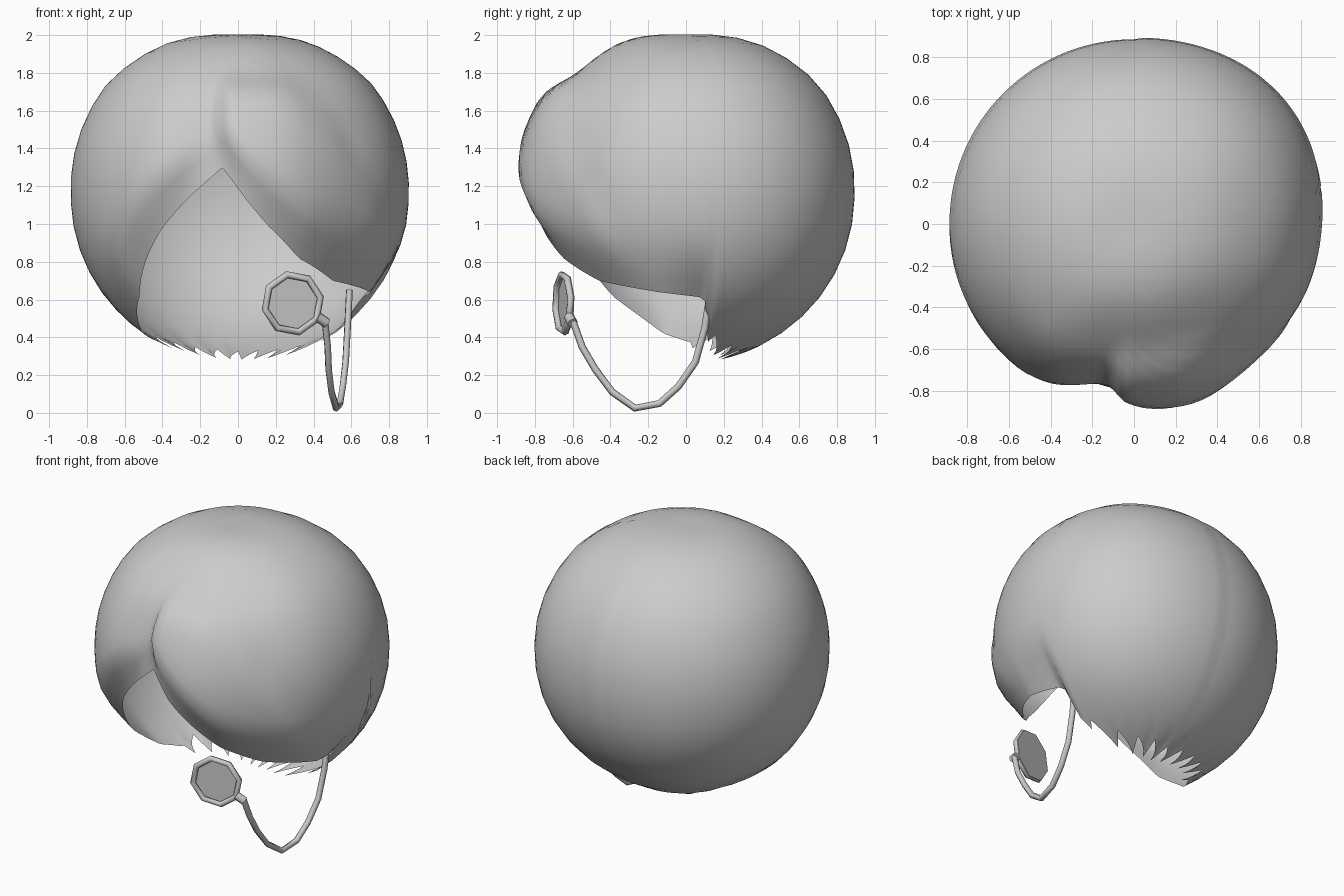
import bpy, bmesh, math
from mathutils import Vector, Matrix

if "Cube" in bpy.data.objects:
    bpy.data.objects.remove(bpy.data.objects["Cube"])
CENTRE = Vector((0, 0, 1.15))

grey = bpy.data.materials.new("plain grey")
grey.use_nodes = True
grey.diffuse_color = (0.6, 0.6, 0.6, 1)
grey.node_tree.nodes["Principled BSDF"].inputs["Base Color"].default_value = (0.6, 0.6, 0.6, 1)


def add_object(name, bm, angle):
    mesh = bpy.data.meshes.new(name)
    bm.to_mesh(mesh)
    bm.free()
    mesh.materials.append(grey)
    obj = bpy.data.objects.new(name, mesh)
    bpy.context.collection.objects.link(obj)
    bpy.ops.object.select_all(action="DESELECT")
    obj.select_set(True)
    bpy.context.view_layer.objects.active = obj
    bpy.ops.object.shade_smooth_by_angle(angle=math.radians(angle))
    return obj


def smooth(a, b, v):
    t = min(max((v - a) / (b - a), 0), 1)
    return t * t * (3 - 2 * t)


def lookup(table, v):
    for (a, *p), (b, *q) in zip(table, table[1:]):
        if v <= b:
            t = (v - a) / (b - a)
            return [m + (n - m) * t for m, n in zip(p, q)]
    return table[-1][1:]


# Hairline: right lock, parting peak, left fringe, ear notch, nape
HAIRLINE = [(-.43, 0, .38), (-.5, -.12, .42), (-.52, -.39, .62), (-.49, -.53, .8),
            (-.4, -.65, .98), (-.25, -.73, 1.15), (-.08, -.79, 1.3), (.05, -.81, 1.12),
            (.15, -.77, 1), (.32, -.65, .82), (.5, -.46, .7), (.7, -.15, .64),
            (.65, .1, .61), (.58, .11, .47), (.46, .11, .39), (.34, .16, .34),
            (.2, .22, .31), (0, .25, .3), (-.2, .25, .32), (-.35, .15, .36)]


def polar(point):
    d = Vector(point) - CENTRE
    az = math.degrees(math.atan2(d.x, -d.y))
    return az, math.degrees(math.acos(d.z / d.length)), d.length


rim = sorted(polar(p) for p in HAIRLINE)
rim = [(rim[-1][0] - 360, *rim[-1][1:])] + rim + [(rim[0][0] + 360, *rim[0][1:])]
CROWN = [(0, .848), (25, .89), (50, .912), (90, .886), (180, .883)]


def hair_radius(az, th):
    r = lookup(CROWN, th)[0]
    # Flatter brow, fuller back left
    front = 1 - (smooth(25, 75, az) if az > 0 else smooth(5, 40, -az))
    r -= .042 * front * smooth(15, 48, th)
    r += .05 * math.exp(-((az - 128) / 36) ** 2) * math.sin(math.radians(th)) ** 2
    # Swept fringe swells out beside the parting and ends in a side crease
    side = 40 + 38 * max(th - 71, 0) / 54
    spread = 4 + 26 * (1 - smooth(50, 75, th))
    swell = smooth(-11, -3, az) * (1 - smooth(side - spread, side + spread, az))
    r += .065 * swell * smooth(40, 58, th) * (1 - .75 * smooth(15, 50, az))
    # Groove on the other side of the parting
    r -= .03 * smooth(-30, -11, az) * (1 - smooth(-11, -4, az)) * smooth(45, 70, th)
    return r


def on_head(az, th, r):
    a, t = math.radians(az), math.radians(th)
    return CENTRE + r * Vector((math.sin(t) * math.sin(a), -math.sin(t) * math.cos(a), math.cos(t)))


# Hair shell, columns running from the crown to the hairline
COLUMNS, RINGS = 120, 18
TEETH = (-1, -.6, -.2, .3, 1, .1)
bm = bmesh.new()
crown = bm.verts.new(on_head(0, 0, .85))
grid = []
for c in range(COLUMNS):
    az = -180 + 360 * c / COLUMNS
    edge, edge_r = lookup(rim, az)
    column = []
    for k in range(1, RINGS + 1):
        t = k / RINGS
        th = edge * t
        w = smooth(.8, 1, t)
        r = hair_radius(az, th) * (1 - w) + edge_r * w
        # Ragged nape
        if k == RINGS and (az > 102 or az < -95):
            th += 5 * TEETH[c % len(TEETH)]
        column.append(bm.verts.new(on_head(az, th, r)))
    grid.append(column)
for c in range(COLUMNS):
    a, b = grid[c], grid[(c + 1) % COLUMNS]
    bm.faces.new((crown, a[0], b[0]))
    for k in range(RINGS - 1):
        bm.faces.new((a[k], a[k + 1], b[k + 1], b[k]))
add_object("hair", bm, 70)


# Tube swept along a path
def tube(name, path, radius, sides=6, closed=False):
    bm = bmesh.new()
    pts = [Vector(p) for p in path]
    n = len(pts)
    loops = []
    for i, p in enumerate(pts):
        before = pts[i - 1] if closed or i else p
        after = pts[(i + 1) % n] if closed or i < n - 1 else p
        along = (after - before).normalized()
        u = along.cross(LENS_NORMAL if closed else Vector((1, .15, 0))).normalized()
        v = along.cross(u)
        loops.append([bm.verts.new(p + radius * (u * math.cos(s) + v * math.sin(s)))
                      for s in (2 * math.pi * j / sides for j in range(sides))])
    for i in range(n if closed else n - 1):
        a, b = loops[i], loops[(i + 1) % n]
        for j in range(sides):
            bm.faces.new((a[j], a[(j + 1) % sides], b[(j + 1) % sides], b[j]))
    if not closed:
        bm.faces.new(loops[0])
        bm.faces.new(loops[-1])
    bmesh.ops.recalc_face_normals(bm, faces=bm.faces)
    return add_object(name, bm, 75)


# Eyeglass: octagonal frame with a lens set at its back, turned slightly outward
TURN = Matrix.Rotation(math.radians(15), 3, "Z")
LENS_NORMAL = TURN @ Vector((0, -1, 0))
LENS_CENTRE = Vector((.29, -.65, .58))


def octagon(radius):
    angles = [math.radians(12 + 45 * i) for i in range(8)]
    return [LENS_CENTRE + TURN @ Vector((radius * math.cos(a), 0, radius * math.sin(a))) for a in angles]


tube("eyeglass_frame", octagon(.155), .019, closed=True)
bm = bmesh.new()
lens = bm.faces.new([bm.verts.new(p - LENS_NORMAL * .018) for p in octagon(.166)])
lift = bmesh.ops.extrude_face_region(bm, geom=[lens])["geom"]
bmesh.ops.translate(bm, vec=LENS_NORMAL * .008, verts=[v for v in lift if isinstance(v, bmesh.types.BMVert)])
bmesh.ops.recalc_face_normals(bm, faces=bm.faces)
add_object("eyeglass_lens", bm, 30)

# Clasp and hanging cord
tube("cord_clasp", [(.42, -.62, .51), (.47, -.6, .475)], .028)
tube("cord", [(.46, -.6, .49), (.475, -.55, .35), (.48, -.48, .23), (.495, -.39, .11), (.52, -.27, .025),
              (.54, -.14, .05), (.555, -.04, .14), (.57, .05, .27), (.58, .1, .45), (.59, .13, .65)], .019)
